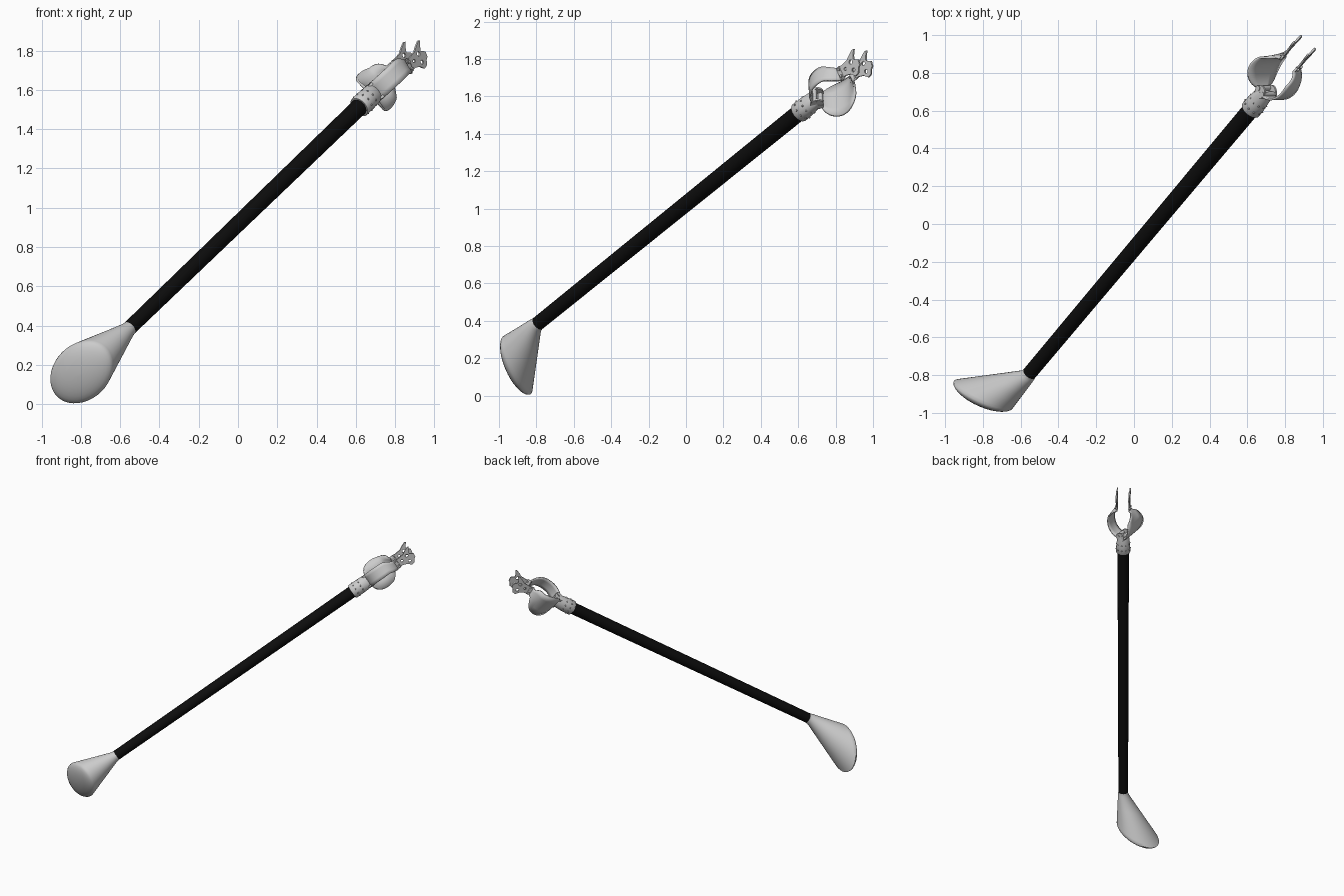
import bpy, bmesh
from math import sin, cos, pi, radians
from mathutils import Vector, Matrix

if "Cube" in bpy.data.objects:
    bpy.data.objects.remove(bpy.data.objects["Cube"])

FOOT = Vector((-0.565, -0.805, 0.375))    # lower end of the pole
TOP = Vector((0.635, 0.625, 1.53))        # upper end of the pole
D = (TOP - FOOT).normalized()
B0 = Vector((D.y, -D.x, 0)).normalized()  # sideways, level
H0 = B0.cross(D).normalized()
if H0.z < 0:
    H0 = -H0


def axes(roll):
    r = radians(roll)
    return B0 * cos(r) + H0 * sin(r), H0 * cos(r) - B0 * sin(r)


def at(s, b, h, roll=30):
    """Point s along the pole past its top, b sideways, h upward."""
    vb, vh = axes(roll)
    return TOP + D * s + vb * b + vh * h


def finish(name, bm, smooth=40):
    bmesh.ops.recalc_face_normals(bm, faces=bm.faces)
    me = bpy.data.meshes.new(name)
    bm.to_mesh(me)
    bm.free()
    ob = bpy.data.objects.new(name, me)
    bpy.context.collection.objects.link(ob)
    bpy.ops.object.select_all(action='DESELECT')
    ob.select_set(True)
    bpy.context.view_layer.objects.active = ob
    bpy.ops.object.shade_smooth_by_angle(angle=radians(smooth))
    return ob


def loft(name, rings, smooth=40):
    """Skin a list of closed rings and cap both ends."""
    bm = bmesh.new()
    loops = [[bm.verts.new(p) for p in r] for r in rings]
    n = len(rings[0])
    for a, b in zip(loops, loops[1:]):
        for i in range(n):
            bm.faces.new((a[i], a[(i + 1) % n], b[(i + 1) % n], b[i]))
    bm.faces.new(loops[0])
    bm.faces.new(loops[-1])
    return finish(name, bm, smooth)


def ring(c, u, v, n):
    return [c + u * cos(2 * pi * i / n) + v * sin(2 * pi * i / n) for i in range(n)]


# Black pole, slightly tapered
pole = loft("pole", [ring(FOOT, B0 * .038, H0 * .038, 16), ring(TOP, B0 * .045, H0 * .045, 16)])
black = bpy.data.materials.new("black")
black.diffuse_color = (0.004, 0.004, 0.004, 1)
black.use_nodes = True
black.node_tree.nodes["Principled BSDF"].inputs["Base Color"].default_value = black.diffuse_color
pole.data.materials.append(black)

# Flared foot with a domed oval sole
U1, U2 = Vector((.125, -.08, .125)), Vector((-.1, 0, .1))
N = U1.cross(U2).normalized()
C = Vector((-.795, -.90, .165))
e1 = (U1 - D * U1.dot(D)).normalized()
e2 = D.cross(e1)
if e2.dot(U2) < 0:
    e2 = -e2
rings = [ring(FOOT + D * .02, e1 * .038, e2 * .038, 40), ring(FOOT, e1 * .041, e2 * .041, 40)]
for k in (.33, .66, .93):
    rings.append([p.lerp(q, k) for p, q in zip(ring(FOOT, e1 * .041, e2 * .041, 40), ring(C, U1, U2, 40))])
for k in range(0, 90, 11):
    t = radians(k)
    rings.append(ring(C + N * .055 * sin(t), U1 * cos(t), U2 * cos(t), 40))
loft("foot", rings, 60)

# Collar gripping the pole top
def collar_ring(s, rb, rh):
    b, h = axes(30)
    return ring(TOP + D * s, b * rb, h * rh, 24)

loft("collar", [collar_ring(-.035, .053, .053), collar_ring(-.03, .056, .056),
                collar_ring(.03, .054, .056), collar_ring(.085, .046, .054),
                collar_ring(.115, .03, .05)])

# Rivets around the collar
bm = bmesh.new()
for s, r in ((.0, .056), (.045, .052)):
    for k in range(10):
        t = 2 * pi * k / 10
        bmesh.ops.create_uvsphere(bm, u_segments=8, v_segments=6, radius=.005,
                                  matrix=Matrix.Translation(at(s, r * cos(t), r * 1.02 * sin(t))))
finish("collar_rivets", bm)


# Curved jaws: a narrow strap and a broad rounded pad
def jaw(name, side, half_width):
    bm = bmesh.new()
    rows = []
    for k in range(25):
        deg = 8 + k * 6.1
        p = radians(deg)
        roll = 30 if deg < 110 else 30 - 25 * (deg - 110) / 44.4
        s, b = .235 - .125 * cos(p), side * .11 * sin(p)
        w = half_width(deg)
        rows.append([bm.verts.new(at(s, b, w * j, roll)) for j in (-1, -.5, 0, .5, 1)])
    rows.append([bm.verts.new(at(.375, side * .05, half_width(155) * j, 5)) for j in (-1, -.5, 0, .5, 1)])
    for a, b in zip(rows, rows[1:]):
        for i in range(4):
            bm.faces.new((a[i], a[i + 1], b[i + 1], b[i]))
    ob = finish(name, bm)
    m = ob.modifiers.new("thickness", 'SOLIDIFY')
    m.thickness, m.offset = .011, 0


def pad_width(deg):
    x = (deg - 78) / 66
    return max(.034, .12 * max(0, 1 - x * x) ** .5)


jaw("jaw_strap", 1, lambda deg: .052 - .014 * max(0, (deg - 100) / 55))
jaw("jaw_pad", -1, pad_width)


# Hinge pins and lugs between collar and jaws
def pin(bm, p, axis, r, length):
    m = Matrix.Translation(p) @ axis.to_track_quat('Z', 'Y').to_matrix().to_4x4()
    bmesh.ops.create_cone(bm, cap_ends=True, segments=14, radius1=r, radius2=r, depth=length, matrix=m)


bm = bmesh.new()
vb, vh = axes(30)
pin(bm, at(.12, .022, 0), vh, .014, .105)
pin(bm, at(.12, -.022, 0), vh, .014, .105)
for h in (-.042, .042):
    pin(bm, at(.115, 0, h), vh, .036, .012)
finish("hinge", bm)


# Toothed end plates with bolt holes
OUTLINE = [(.34, -.034), (.39, -.032), (.425, -.046), (.45, -.073), (.475, -.068), (.488, -.045),
           (.503, -.035), (.507, -.005), (.49, .006), (.478, .016), (.486, .035), (.506, .062),
           (.494, .066), (.462, .052), (.435, .036), (.39, .032), (.34, .034)]
HOLES = [(.452, -.036, .011), (.455, .012, .012), (.405, 0, .009)]


def plate(name, side):
    cu = bpy.data.curves.new(name, 'CURVE')
    cu.dimensions, cu.fill_mode, cu.extrude = '2D', 'BOTH', .005
    loops = [OUTLINE] + [[(x + r * cos(pi * i / 6), y + r * sin(pi * i / 6)) for i in range(12)]
                         for x, y, r in HOLES]
    for pts in loops:
        sp = cu.splines.new('POLY')
        sp.points.add(len(pts) - 1)
        for q, (x, y) in zip(sp.points, pts):
            q.co = (x, y, 0, 1)
        sp.use_cyclic_u = True
    ob = bpy.data.objects.new(name, cu)
    bpy.context.collection.objects.link(ob)
    b, h = axes(5)
    m = Matrix((D, h, D.cross(h))).transposed().to_4x4()
    ob.matrix_world = Matrix.Translation(TOP + b * side * .05) @ m


plate("end_plate_right", 1)
plate("end_plate_left", -1)

# Bolts fixing the plates to the jaws
bm = bmesh.new()
for side in (-1, 1):
    for h in (-.02, .02):
        pin(bm, at(.365, side * .053, h, 5), axes(5)[0], .008, .022)
finish("plate_bolts", bm)
